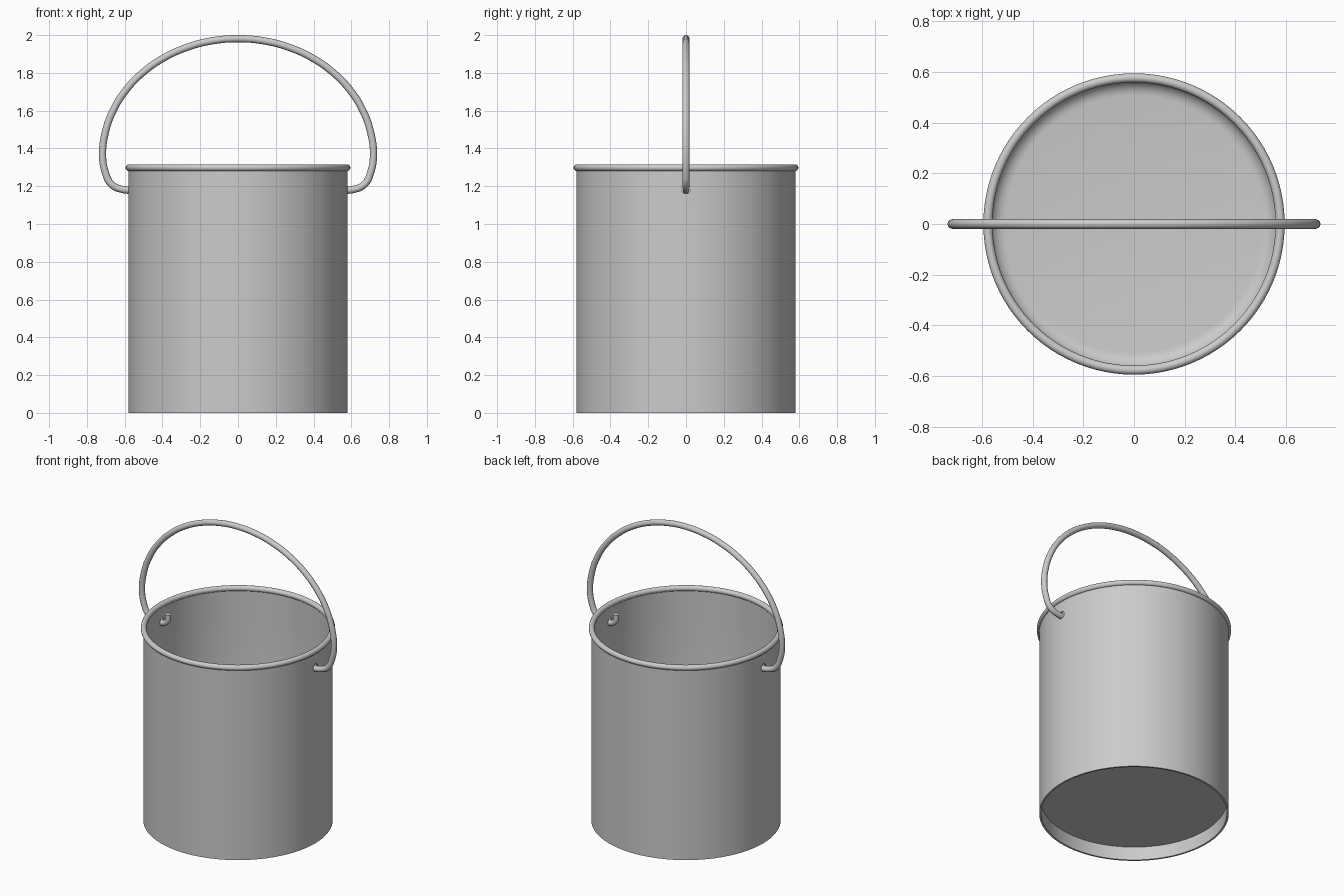
import bpy, bmesh, math
from mathutils import Matrix, Vector

if "Cube" in bpy.data.objects:
    bpy.data.objects.remove(bpy.data.objects["Cube"])


def lathe(name, profile, steps=96):
    """Revolve an (r, z) profile about the z axis."""
    bm = bmesh.new()
    verts = [bm.verts.new((r, 0, z)) for r, z in profile]
    edges = [bm.edges.new(p) for p in zip(verts, verts[1:])]
    bmesh.ops.spin(bm, geom=verts + edges, cent=(0, 0, 0), axis=(0, 0, 1),
                   angle=math.tau, steps=steps, use_duplicate=False)
    bmesh.ops.remove_doubles(bm, verts=bm.verts, dist=1e-4)
    bmesh.ops.recalc_face_normals(bm, faces=bm.faces)
    me = bpy.data.meshes.new(name)
    bm.to_mesh(me)
    bm.free()
    ob = bpy.data.objects.new(name, me)
    bpy.context.collection.objects.link(ob)
    return ob


def activate(ob):
    bpy.ops.object.select_all(action='DESELECT')
    ob.select_set(True)
    bpy.context.view_layer.objects.active = ob


# Bucket body: thin wall, raised floor, small fillet inside the bottom
R, RI, FLOOR, F = 0.58, 0.568, 0.09, 0.06
fillet = [(RI - F + F * math.cos(a), FLOOR + 0.01 + F - F * math.sin(a))
          for a in (i * math.pi / 12 for i in range(7))]
body = lathe("bucket_body",
             [(0, FLOOR), (RI, FLOOR), (RI, 0), (R, 0), (R, 1.1), (R, 1.25), (R, 1.3),
              (RI, 1.3), (RI, 1.25), (RI, 1.1)] + fillet + [(0, FLOOR + 0.01)])

# Handle holes through both walls
HZ = 1.185
bpy.ops.mesh.primitive_cylinder_add(vertices=24, radius=0.025, depth=2,
                                    location=(0, 0, HZ), rotation=(0, math.pi / 2, 0))
cutter = bpy.context.object
cutter.name = "hole_cutter"
cutter.hide_render = True
activate(body)
mod = body.modifiers.new("holes", 'BOOLEAN')
mod.operation = 'DIFFERENCE'
mod.solver = 'EXACT'
mod.object = cutter
bpy.ops.object.modifier_apply(modifier=mod.name)
bpy.data.objects.remove(cutter)
bpy.ops.object.shade_smooth_by_angle(angle=math.radians(35))

# Rolled rim
bpy.ops.mesh.primitive_torus_add(major_radius=0.577, minor_radius=0.018,
                                 major_segments=96, minor_segments=16, location=(0, 0, 1.298))
rim = bpy.context.object
rim.name = "rolled_rim"
bpy.ops.object.shade_smooth()

# Wire handle: hooked end inside, loop outside, elliptical bow on top
half = [(0.523, 1.25), (0.527, 1.205), (0.55, HZ), (0.62, HZ), (0.672, 1.212), (0.702, 1.272)]
half += [(0.717 * math.cos(a), 1.36 + 0.621 * math.sin(a))
         for a in (i * math.pi / 16 for i in range(8))]
path = half + [(0, 1.981)] + [(-x, z) for x, z in reversed(half)]
cu = bpy.data.curves.new("wire_handle", 'CURVE')
cu.dimensions = '3D'
cu.bevel_depth = 0.019
cu.bevel_resolution = 4
cu.resolution_u = 8
cu.use_fill_caps = True
sp = cu.splines.new('BEZIER')
sp.bezier_points.add(len(path) - 1)
for bp, (x, z) in zip(sp.bezier_points, path):
    bp.co = (x, 0, z)
    bp.handle_left_type = bp.handle_right_type = 'AUTO'
handle = bpy.data.objects.new("wire_handle", cu)
bpy.context.collection.objects.link(handle)
activate(handle)
bpy.ops.object.convert(target='MESH')
bpy.ops.object.shade_smooth_by_angle(angle=math.radians(40))
